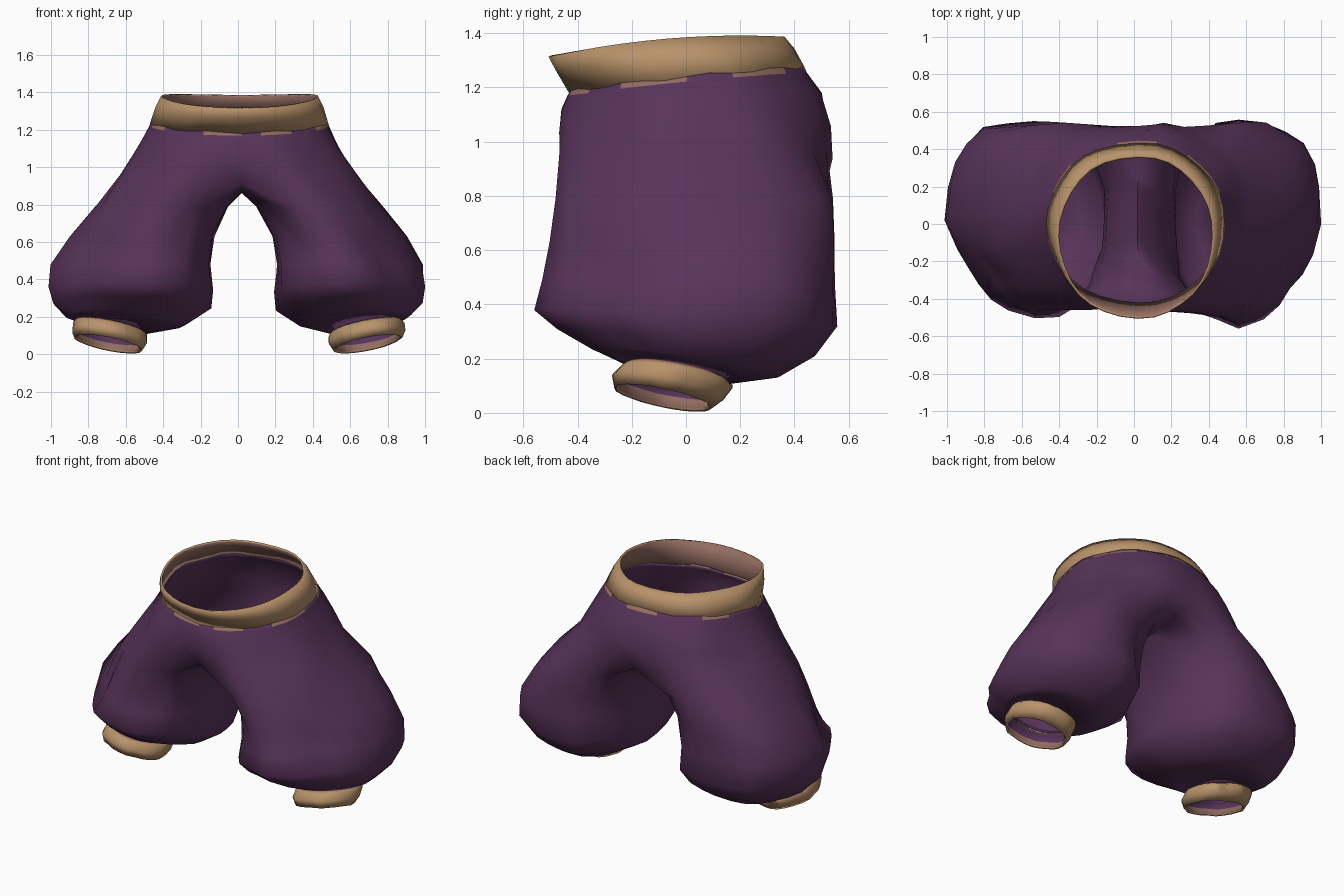
import bpy
from math import sin, cos, pi, exp, radians

old = bpy.data.objects.get("Cube")
if old:
    bpy.data.objects.remove(old, do_unlink=True)

HALF = 16          # segments across one half of the waist
SEAM = 8           # segments along the crotch seam
CENTRE = 0.02      # x of the crotch seam


def material(name, rgb):
    m = bpy.data.materials.new(name)
    m.use_nodes = True
    m.diffuse_color = (*rgb, 1)
    bsdf = m.node_tree.nodes["Principled BSDF"]
    bsdf.inputs["Base Color"].default_value = (*rgb, 1)
    bsdf.inputs["Roughness"].default_value = 0.8
    return m


purple = material("purple cloth", (0.098, 0.034, 0.102))
tan = material("tan trim", (0.48, 0.29, 0.145))
lining = material("rosy lining", (0.29, 0.15, 0.12))


def power(v, e):
    return (abs(v) ** e) * (1 if v >= 0 else -1)


def loft(rings, flip=False):
    """Join closed rings, listed from top to bottom, with outward quads."""
    faces = []
    for a, b in zip(rings, rings[1:]):
        n = len(a)
        for i in range(n):
            j = (i + 1) % n
            q = [a[i], b[i], b[j], a[j]]
            faces.append(q[::-1] if flip else q)
    return faces


def make(name, faces, mats, thickness, second=()):
    """Make a cloth shell; mats are two outside colours, then their insides."""
    used = sorted({i for f in faces for i in f})
    remap = {old_i: new_i for new_i, old_i in enumerate(used)}
    mesh = bpy.data.meshes.new(name)
    mesh.from_pydata([points[i] for i in used], [],
                     [[remap[i] for i in f] for f in faces])
    for m in mats:
        mesh.materials.append(m)
    for i in second:
        mesh.polygons[i].material_index = 1
    ob = bpy.data.objects.new(name, mesh)
    bpy.context.collection.objects.link(ob)
    shell = ob.modifiers.new("cloth thickness", "SOLIDIFY")
    shell.thickness = thickness
    shell.offset = -1
    shell.material_offset = 2
    bpy.ops.object.select_all(action="DESELECT")
    ob.select_set(True)
    bpy.context.view_layer.objects.active = ob
    bpy.ops.object.shade_smooth_by_angle(angle=radians(75))


points = []


def add(x, y, z):
    points.append((x, y, z))
    return len(points) - 1


def waist_ring(rx, front, back, z, slope, sag=0.0, fold=0.0, dent=0.0, jag=0.0):
    """Ring round the body, starting at the front centre and going to +x."""
    ring = []
    for i in range(2 * HALF):
        a = -pi / 2 + pi * i / HALF
        f = 1 + fold * sin(7 * a + 4 * z)
        x = rx * power(cos(a), 0.92) * f
        near = exp(-(x / 0.16) ** 2)
        y = (front + back) / 2 + (back - front) / 2 * sin(a) * f * (1 - dent * near)
        ring.append(add(x + 0.01 + 0.01 * near, y, z + slope * sin(a)
                        - sag * sin(a) ** 2 - 0.4 * dent * near + jag * sin(9 * a)))
    return ring


# Waistband: slopes up towards the back and juts forward at its rim
band = [waist_ring(0.42, -0.505, 0.365, 1.38, 0.037, sag=0.03, fold=0.006),
        waist_ring(0.45, -0.48, 0.4, 1.32, 0.04, sag=0.015, fold=0.006),
        waist_ring(0.475, -0.43, 0.435, 1.24, 0.045, sag=0.01, fold=0.008, jag=0.006)]
make("waistband", loft(band), [tan, tan, lining, lining], 0.012)

# Hips, with patches of lining peeping out below the waistband
hips = [band[-1],
        waist_ring(0.48, -0.437, 0.446, 1.222, 0.043, sag=0.01, fold=0.008),
        waist_ring(0.515, -0.46, 0.5, 1.15, 0.03, fold=0.014),
        waist_ring(0.565, -0.485, 0.55, 1.06, 0.01, fold=0.022, dent=0.06),
        waist_ring(0.63, -0.5, 0.57, 0.96, 0.0, fold=0.024, dent=0.12)]
cloth = loft(hips)
patches = [i for i in range(2 * HALF) if sin(1.3 * i) > 0.1]
split = hips[-1]

# Crotch seam from back centre to front centre
start, end = points[split[HALF]], points[split[0]]
seam = []
for k in range(1, SEAM):
    t = k / SEAM
    y = start[1] + (end[1] - start[1]) * t
    z = start[2] + (end[2] - start[2]) * t - 0.05 * sin(pi * t) ** 0.6
    seam.append(add(CENTRE, y, z))


# Leg sections: inner x, outer x, front y, back y, z, rise outward, rise backward,
# squareness (lower is squarer), cut of the outer front corner
LEG = [(0.10, 0.77, -0.49, 0.54, 0.79, 0.00, 0.00, 0.82, 0.25),
       (0.18, 0.90, -0.50, 0.545, 0.63, 0.00, 0.00, 0.82, 0.42),
       (0.20, 0.995, -0.525, 0.55, 0.48, 0.00, -0.01, 0.82, 0.55),
       (0.19, 1.005, -0.56, 0.56, 0.35, 0.01, -0.03, 0.86, 0.3),
       (0.20, 0.985, -0.48, 0.48, 0.26, 0.015, -0.05, 0.98, 0.25),
       (0.33, 0.92, -0.35, 0.35, 0.185, 0.025, -0.05, 1.0, 0.1),
       (0.50, 0.87, -0.22, 0.155, 0.15, 0.035, -0.035, 1.0, 0.0)]
CUFF = [LEG[-1],
        (0.485, 0.885, -0.24, 0.175, 0.135, 0.035, -0.04, 1.0, 0.0),
        (0.485, 0.89, -0.275, 0.14, 0.095, 0.035, -0.045, 1.0, 0.0),
        (0.51, 0.875, -0.265, 0.095, 0.055, 0.035, -0.037, 1.0, 0.0)]


def leg_ring(side, section, fold, puffy):
    """Ring round one leg, matching the split hip ring plus the seam."""
    xin, xout, front, back, z, rise_x, rise_y, square, cut = section
    if puffy and side < 0:
        xin -= 0.055
        front += 0.04
    reach = radians(125)
    angles = [-reach + 2 * reach * i / HALF for i in range(HALF + 1)]
    angles += [reach + (2 * pi - 2 * reach) * k / SEAM for k in range(1, SEAM)]
    ring = []
    for a in angles:
        f = 1 + fold * (sin(6 * a + 7 * z + side) + 0.6 * sin(11 * a - 5 * z + 2 * side) - 0.4)
        c, s = power(cos(a), square), power(sin(a), square)
        # The outer front corner is cut away and the outer back one pushed out
        f *= 1 - cut * max(0, c) * max(0, -s)
        push = 1 + 0.08 * puffy * max(0, c) * max(0, s)
        x = (xin + xout) / 2 + (xout - xin) / 2 * c * f * push
        y = (front + back) / 2 + (back - front) / 2 * s * f
        ring.append(add(side * x, y, z + rise_x * c + rise_y * s))
    return ring


# Legs and cuffs
for side, label in ((1, "left"), (-1, "right")):
    outer = [split[(side * i) % (2 * HALF)] for i in range(HALF + 1)]
    rings = [outer + seam]
    rings += [leg_ring(side, s, 0.02, True) for s in LEG[:-1]]
    rings.append(leg_ring(side, LEG[-1], 0.0, False))
    cloth += loft(rings, flip=side < 0)
    cuff = [rings[-1]] + [leg_ring(side, s, 0.022, False) for s in CUFF[1:]]
    faces = loft(cuff, flip=side < 0)
    make(label + "_cuff", faces, [tan, tan, purple, lining], 0.015,
         second=range(len(faces) - len(cuff[0]), len(faces)))

make("baggy_trousers", cloth, [purple, lining, purple, purple], 0.012, second=patches)
